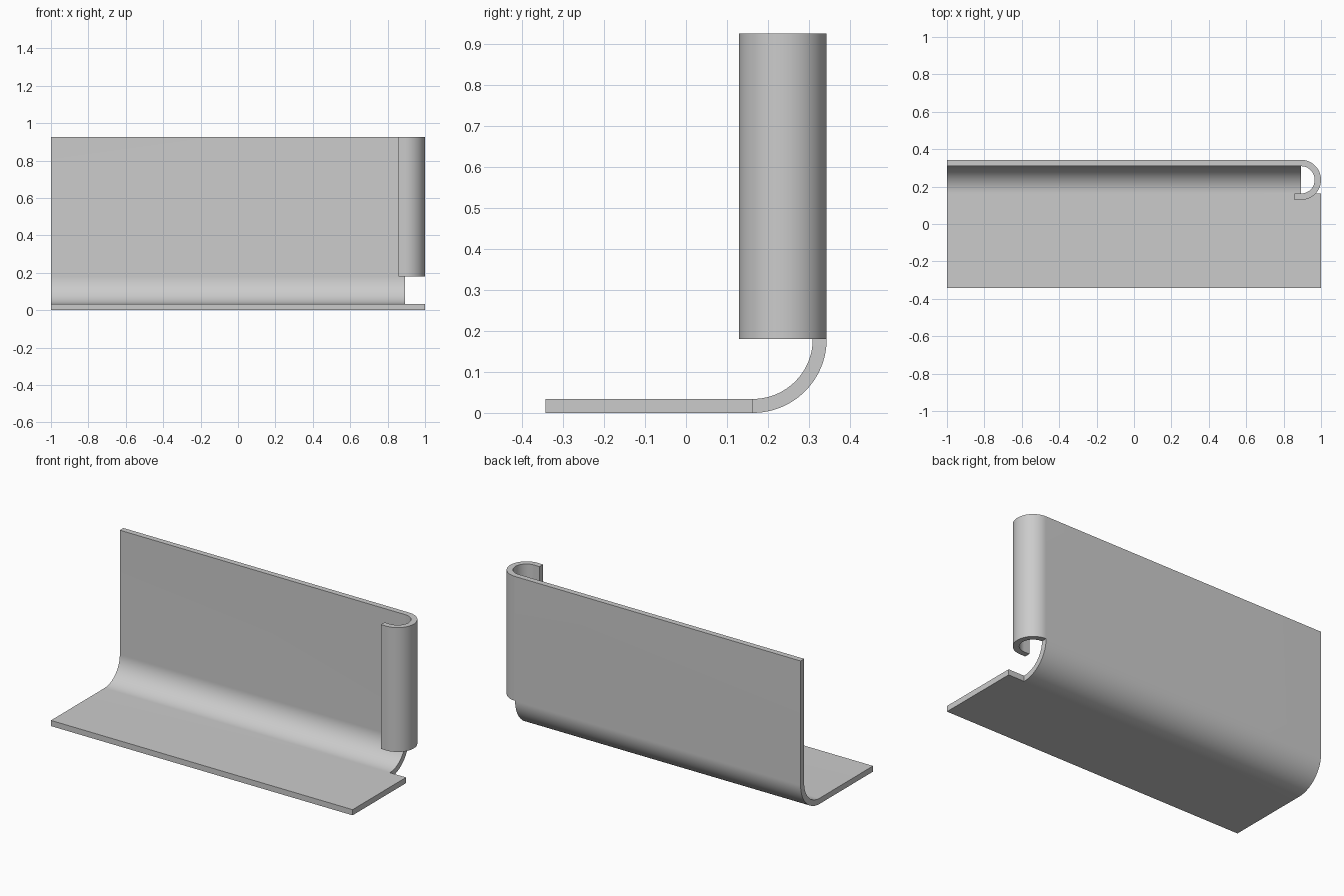
import bpy, bmesh
from math import sin, cos, pi, radians

cube = bpy.data.objects.get("Cube")
if cube:
    bpy.data.objects.remove(cube, do_unlink=True)

THICK = 0.034
FRONT, BACK, TOP = -0.343, 0.343, 0.925
BEND_R = 0.18        # outer radius of the lower bend
CURL_R = 0.107       # outer radius of the rolled side edge
EDGE = 1 - CURL_R    # x where the curl begins
LIP = 0.857          # x where the curl's lip ends
STEPS = 32

bm = bmesh.new()


def strip(rows):
    """Skin neighbouring rows of points with quads."""
    grid = [[bm.verts.new(p) for p in row] for row in rows]
    for a, b in zip(grid, grid[1:]):
        for i in range(len(a) - 1):
            bm.faces.new((a[i], a[i + 1], b[i + 1], b[i]))


# Base flange, outer (lower) skin
bend_y = BACK - BEND_R
strip([[(x, FRONT, 0), (x, bend_y, 0)] for x in (-1, EDGE, 1)])

# Rounded bend between flange and wall
bend = [(bend_y + BEND_R * sin(t), BEND_R - BEND_R * cos(t))
        for t in (pi / 2 * i / STEPS for i in range(STEPS + 1))]
strip([[(x, y, z) for y, z in bend] for x in (-1, EDGE)])

# Upright wall running into the half-round curl and its short lip
curl_y = BACK - CURL_R
plan = [(-1, BACK)]
plan += [(EDGE + CURL_R * sin(t), curl_y + CURL_R * cos(t))
         for t in (pi * i / (2 * STEPS) for i in range(2 * STEPS + 1))]
plan.append((LIP, curl_y - CURL_R))
strip([[(x, y, BEND_R), (x, y, TOP)] for x, y in plan])

bmesh.ops.remove_doubles(bm, verts=bm.verts, dist=0.0005)
mesh = bpy.data.meshes.new("bent_sheet_bracket")
bm.to_mesh(mesh)
bm.free()
bracket = bpy.data.objects.new("bent_sheet_bracket", mesh)
bpy.context.collection.objects.link(bracket)

# Plain grey metal
metal = bpy.data.materials.new("light_grey_metal")
metal.use_nodes = True
grey = (0.6, 0.6, 0.6, 1)
metal.diffuse_color = grey
metal.node_tree.nodes["Principled BSDF"].inputs["Base Color"].default_value = grey
mesh.materials.append(metal)

# Sheet thickness, inward from the outer skin
bpy.ops.object.select_all(action="DESELECT")
bracket.select_set(True)
bpy.context.view_layer.objects.active = bracket
solid = bracket.modifiers.new("thickness", "SOLIDIFY")
solid.thickness = THICK
solid.offset = -1
solid.use_even_offset = True
bpy.ops.object.modifier_apply(modifier=solid.name)
bpy.ops.object.shade_smooth_by_angle(angle=radians(30))
